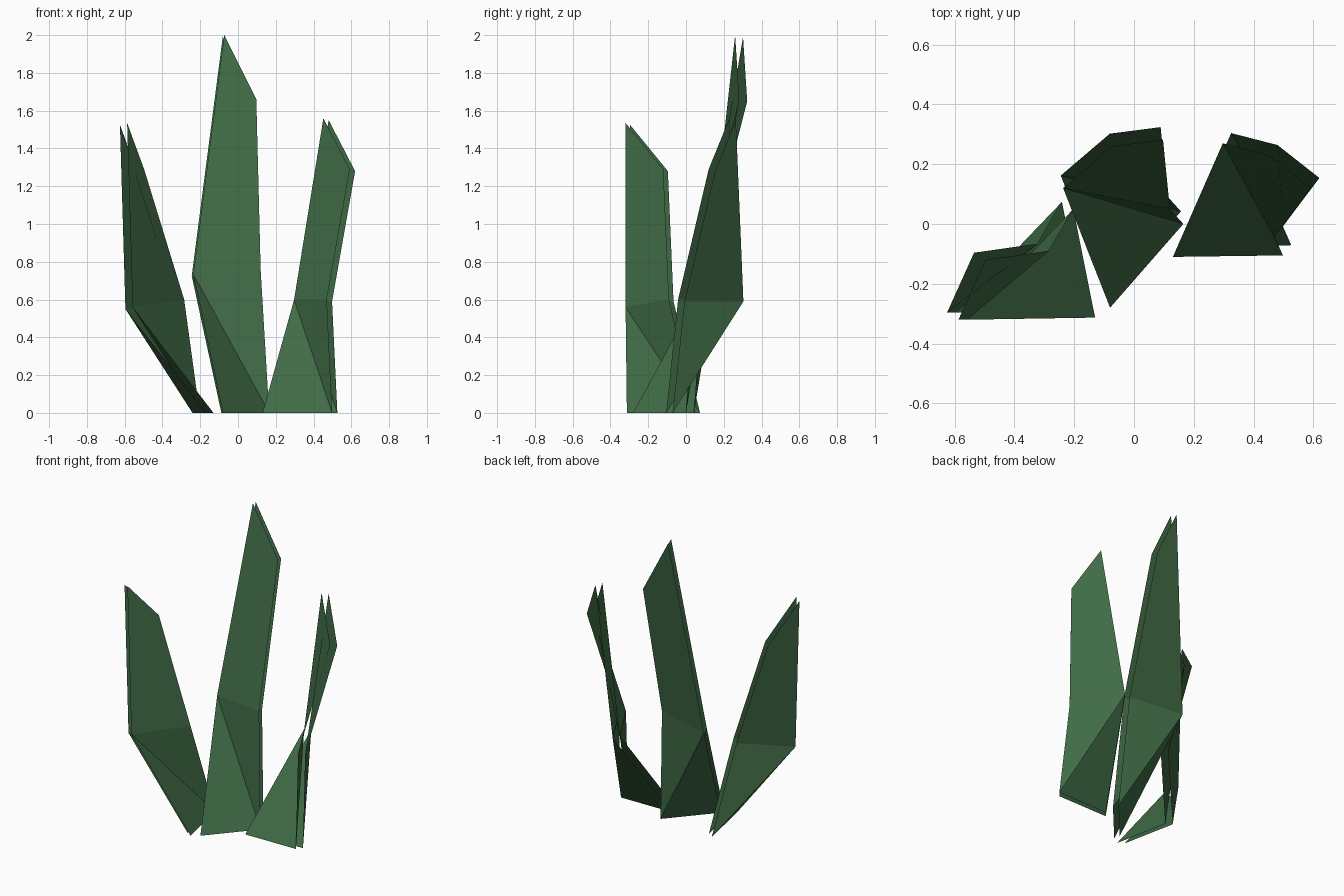
import bpy
from mathutils import Vector

if "Cube" in bpy.data.objects:
    bpy.data.objects.remove(bpy.data.objects["Cube"])

green = bpy.data.materials.new("leaf_green")
green.diffuse_color = (0.052, 0.150, 0.062, 1)
green.use_nodes = True
green.node_tree.nodes["Principled BSDF"].inputs["Base Color"].default_value = green.diffuse_color


def blade(name, points, offset):
    """Front sheet through six points, plus a matching back sheet shifted by offset.
    Points: base left, base right, middle right, middle left, shoulder, tip."""
    front = [Vector(p) for p in points]
    back = [p + Vector((offset[0], offset[1], -0.01 if p.z > 0 else 0)) for p in front]
    faces = [(0, 1, 3), (1, 2, 3), (3, 2, 4, 5)]
    back_faces = [tuple(i + 6 for i in reversed(f)) for f in faces]
    mesh = bpy.data.meshes.new(name)
    mesh.from_pydata(front + back, [], faces + back_faces)
    mesh.materials.append(green)
    obj = bpy.data.objects.new(name, mesh)
    bpy.context.collection.objects.link(obj)


# tall middle blade
blade("middle_blade", [(-0.08, -0.28, 0), (0.165, 0.0, 0), (0.12, 0.05, 0.755),
                       (-0.237, 0.12, 0.735), (0.097, 0.282, 1.66), (-0.073, 0.26, 2.0)],
      (-0.008, 0.042))

# shorter blade leaning left
blade("left_blade", [(-0.13, -0.313, 0), (-0.203, 0.05, 0), (-0.285, -0.09, 0.6),
                     (-0.558, -0.32, 0.56), (-0.497, -0.12, 1.29), (-0.587, -0.32, 1.535)],
      (-0.038, 0.024))

# shorter blade leaning right
blade("right_blade", [(0.13, -0.11, 0), (0.498, -0.105, 0), (0.47, -0.042, 0.6),
                      (0.297, 0.27, 0.6), (0.592, 0.12, 1.29), (0.452, 0.23, 1.56)],
      (0.028, 0.034))
